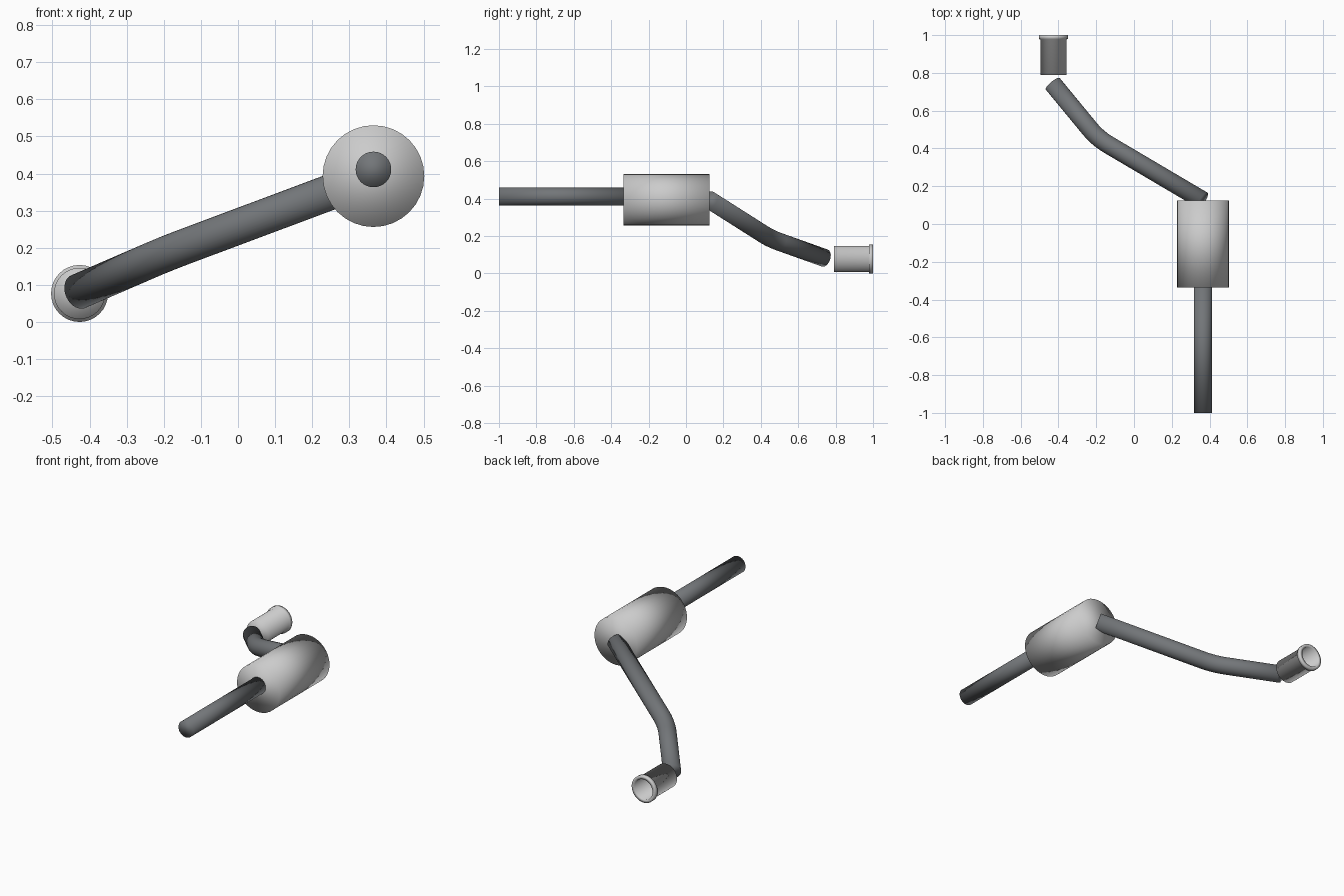
import bpy, bmesh, math
from mathutils import Vector

if "Cube" in bpy.data.objects:
    bpy.data.objects.remove(bpy.data.objects["Cube"])


def finish(bm, name):
    bmesh.ops.recalc_face_normals(bm, faces=bm.faces)
    me = bpy.data.meshes.new(name)
    bm.to_mesh(me)
    bm.free()
    for p in me.polygons:
        p.use_smooth = True
    ob = bpy.data.objects.new(name, me)
    bpy.context.collection.objects.link(ob)
    return ob


def sweep(name, centres, radii, normals, sides=32, color=None):
    """Capped tube of rings placed at centres, perpendicular to normals."""
    bm = bmesh.new()
    rings = []
    for c, r, n in zip(centres, radii, normals):
        side = n.cross(Vector((0, 0, 1))).normalized()
        up = side.cross(n).normalized()
        ring = []
        for i in range(sides):
            a = 2 * math.pi * i / sides
            ring.append(bm.verts.new(c + r * (math.cos(a) * side + math.sin(a) * up)))
        rings.append(ring)
    for a, b in zip(rings, rings[1:]):
        for i in range(sides):
            j = (i + 1) % sides
            bm.faces.new((a[i], a[j], b[j], b[i]))
    bm.faces.new(rings[0])
    bm.faces.new(rings[-1])
    ob = finish(bm, name)
    if color:
        ob.data.materials.append(color)
    return ob


def lathe_y(name, x, z, profile, color=None):
    """Turned part along y from (y, radius) pairs."""
    return sweep(name, [Vector((x, y, z)) for y, r in profile],
                 [r for y, r in profile], [Vector((0, 1, 0))] * len(profile), color=color)


dark = bpy.data.materials.new("dark_steel")
dark.diffuse_color = (0.17, 0.18, 0.19, 1)
dark.use_nodes = True
dark.node_tree.nodes["Principled BSDF"].inputs["Base Color"].default_value = dark.diffuse_color

# Muffler can and straight tail pipe
lathe_y("muffler", 0.365, 0.393, [(-0.335, 0.137), (0.125, 0.137)])
lathe_y("tail_pipe", 0.365, 0.411, [(-1.0, 0.048), (-0.325, 0.048)], dark)

# Bent connecting pipe with a rounded elbow
start = Vector((0.364, 0.125, 0.393))
corner = Vector((-0.192, 0.453, 0.185))
end = Vector((-0.430, 0.742, 0.082))
d1, d2 = (corner - start).normalized(), (end - corner).normalized()
p, q = corner - d1 * 0.07, corner + d2 * 0.07
pts, dirs = [start], [d1]
for i in range(7):
    t = i / 6
    pts.append((1 - t) ** 2 * p + 2 * t * (1 - t) * corner + t * t * q)
    dirs.append(((1 - t) * d1 + t * d2).normalized())
pts.append(end)
dirs.append(d2)
sweep("bent_pipe", pts, [0.048] * len(pts), dirs, color=dark)

# Hollow inlet collar with a lip, closed at its inner end
lathe_y("inlet_collar", -0.427, 0.0768,
        [(0.79, 0.069), (0.977, 0.069), (0.979, 0.0768), (1.0, 0.0768),
         (1.0, 0.058), (0.80, 0.058)])
